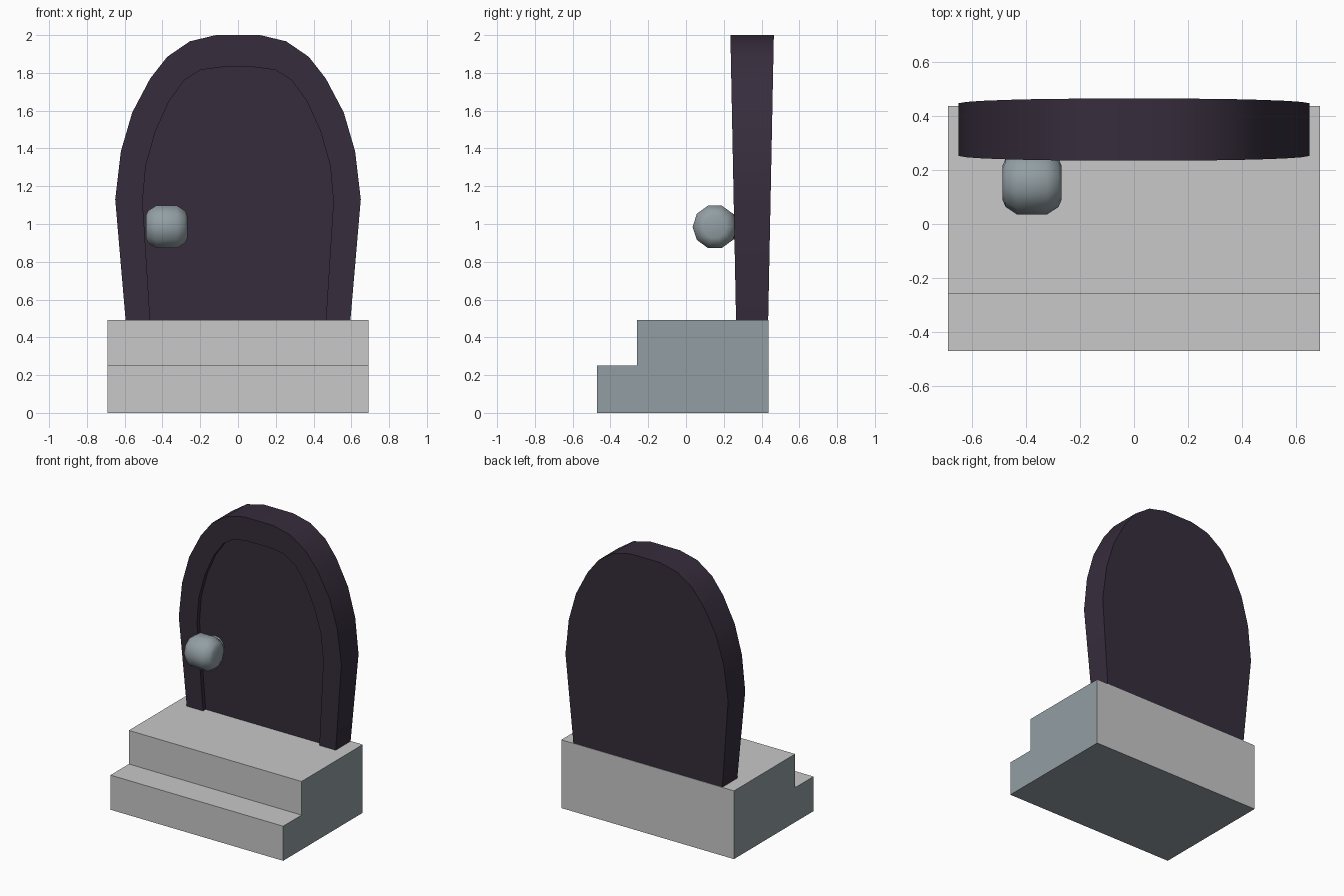
import bpy, bmesh, math

if "Cube" in bpy.data.objects:
    bpy.data.objects.remove(bpy.data.objects["Cube"])


def material(name, rgb):
    m = bpy.data.materials.new(name)
    m.diffuse_color = (*rgb, 1)
    m.use_nodes = True
    m.node_tree.nodes["Principled BSDF"].inputs["Base Color"].default_value = m.diffuse_color
    return m


STONE = material("light_stone", (0.57, 0.58, 0.57))
SLATE = material("blue_grey", (0.29, 0.345, 0.37))
WOOD = material("dark_purple_wood", (0.037, 0.026, 0.045))


def finish(name, bm, mats, smooth=None):
    bmesh.ops.recalc_face_normals(bm, faces=bm.faces)
    me = bpy.data.meshes.new(name)
    bm.to_mesh(me)
    bm.free()
    ob = bpy.data.objects.new(name, me)
    bpy.context.collection.objects.link(ob)
    for m in mats:
        me.materials.append(m)
    if smooth:
        bpy.ops.object.select_all(action='DESELECT')
        ob.select_set(True)
        bpy.context.view_layer.objects.active = ob
        bpy.ops.object.shade_smooth_by_angle(angle=math.radians(smooth))
    return ob


def loft(bm, rings):
    """Join closed rings of points in order and cap both ends."""
    loops = [[bm.verts.new(p) for p in r] for r in rings]
    n = len(loops[0])
    for a, b in zip(loops, loops[1:]):
        for i in range(n):
            j = (i + 1) % n
            bm.faces.new((a[i], a[j], b[j], b[i]))
    bm.faces.new(loops[0])
    bm.faces.new(loops[-1])


# Steps: side profile (y, z) extruded across x
profile = [(-0.47, 0), (-0.47, 0.25), (-0.26, 0.25), (-0.26, 0.493), (0.438, 0.493), (0.438, 0)]
bm = bmesh.new()
loft(bm, [[(x, y, z) for y, z in profile] for x in (-0.69, 0.69)])
bm.normal_update()
steps = finish("steps", bm, [STONE, SLATE])
for f in steps.data.polygons:  # sides and underside are blue grey
    if abs(f.normal.x) > 0.5 or f.normal.z < -0.5:
        f.material_index = 1

# Door: arched slab, slightly thicker towards the top, with a recessed panel
outer = [(0.595, 0.49), (0.65, 1.13), (0.62, 1.385), (0.56, 1.59), (0.465, 1.77),
         (0.375, 1.885), (0.255, 1.967), (0.117, 2.0)]
inner = [(0.465, 0.49), (0.505, 1.12), (0.488, 1.31), (0.437, 1.49), (0.365, 1.65),
         (0.285, 1.76), (0.2, 1.815), (0.09, 1.83)]


def mirrored(half):
    return half + [(-x, z) for x, z in reversed(half)]


def door_ring(half, side, recess=0.0):
    return [(x, 0.35 + side * (0.085 + 0.03 * (z - 0.49) / 1.51) + recess, z)
            for x, z in mirrored(half)]


bm = bmesh.new()
loft(bm, [door_ring(outer, 1), door_ring(outer, -1), door_ring(inner, -1),
          door_ring(inner, -1, 0.03)])
finish("door", bm, [WOOD], 35)


# Turned parts: (distance along axis, radius) profile around x or y
def turned(name, centre, axis, prof, sides, smooth):
    cx, cy, cz = centre
    rings = []
    for d, r in prof:
        ring = []
        for i in range(sides):
            a = 2 * math.pi * i / sides
            u, w = r * math.cos(a), r * math.sin(a)
            ring.append((cx + d, cy + u, cz + w) if axis == 'x' else (cx + u, cy + d, cz + w))
        rings.append(ring)
    bm = bmesh.new()
    loft(bm, rings)
    finish(name, bm, [SLATE], smooth)


# Knob: rounded barrel lying along x, on a short stem
turned("door_knob", (-0.378, 0.153, 0.985), 'x',
       [(-0.11, 0.062), (-0.098, 0.09), (-0.055, 0.118), (0.055, 0.118), (0.098, 0.09), (0.11, 0.062)],
       10, 60)
turned("knob_stem", (-0.378, 0.2, 0.985), 'y', [(0, 0.068), (0.09, 0.068)], 12, 40)
